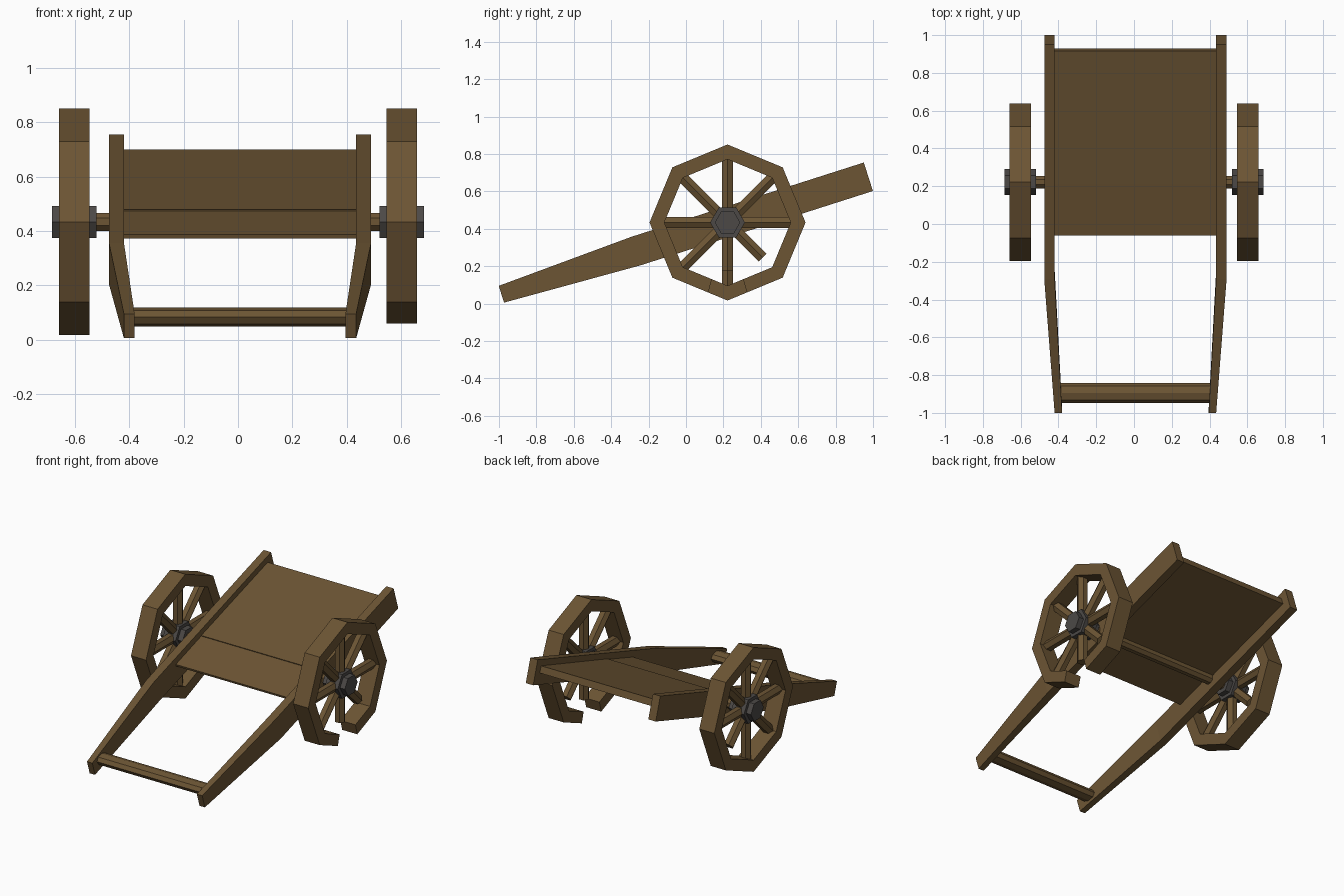
import bpy, bmesh, math
from mathutils import Vector, Matrix

if "Cube" in bpy.data.objects:
    bpy.data.objects.remove(bpy.data.objects["Cube"])


def material(name, rgb):
    m = bpy.data.materials.new(name)
    m.diffuse_color = (*rgb, 1)
    m.use_nodes = True
    m.node_tree.nodes["Principled BSDF"].inputs["Base Color"].default_value = m.diffuse_color
    return m


WOOD = material("brown wood", (0.150, 0.090, 0.034))
IRON = material("dark iron", (0.072, 0.066, 0.062))
CX = 0.0075                      # body centre in x
AY, AZ = 0.222, 0.4335           # axle position
SLOPE = math.atan2(0.628, 1.962)


def finish(bm, name, mat):
    bmesh.ops.recalc_face_normals(bm, faces=bm.faces)
    me = bpy.data.meshes.new(name)
    bm.to_mesh(me)
    bm.free()
    me.materials.append(mat)
    ob = bpy.data.objects.new(name, me)
    bpy.context.collection.objects.link(ob)
    return ob


def sweep(name, rings, mat, closed=False):
    """Skin a list of equally sized point rings."""
    bm = bmesh.new()
    vs = [[bm.verts.new(p) for p in r] for r in rings]
    n = len(rings[0])
    pairs = list(zip(vs, vs[1:])) + ([(vs[-1], vs[0])] if closed else [])
    for a, b in pairs:
        for i in range(n):
            j = (i + 1) % n
            bm.faces.new((a[i], a[j], b[j], b[i]))
    if not closed:
        bm.faces.new(vs[0])
        bm.faces.new(vs[-1])
    return finish(bm, name, mat)


def rod(name, a, b, r, sides, mat, turn=0.0, flat=1.0):
    """Prism between two points; flat squashes its second cross axis."""
    a, b = Vector(a), Vector(b)
    d = (b - a).normalized()
    u = Vector((0, 1, 0)) if abs(d.x) > 0.9 else Vector((1, 0, 0))
    w = d.cross(u)
    ring = [(u * math.cos(t) + w * math.sin(t) * flat) * r
            for t in (turn + math.tau * i / sides for i in range(sides))]
    return sweep(name, [[a + p for p in ring], [b + p for p in ring]], mat)


def slab(name, y0, z0, y1, z1, thick):
    """Sloped board between the shafts, given by its top edges."""
    n = Vector((0, -math.sin(SLOPE), math.cos(SLOPE))) * thick
    rings = []
    for y, z in ((y0, z0), (y1, z1)):
        a, b = Vector((CX - 0.43, y, z)), Vector((CX + 0.43, y, z))
        rings.append([a, b, b - n, a - n])
    return sweep(name, rings, WOOD)


# sloping side shafts, tapered and bent inward at the front
for s, side in ((-1, "left"), (1, "right")):
    rings = []
    for y, z, h, xi, xo in ((-0.987, 0.05, 0.047, 0.388, 0.4275),
                            (-0.27, 0.28, 0.08, 0.4275, 0.4825),
                            (0.975, 0.678, 0.08, 0.4275, 0.4825)):
        n = Vector((0, -math.sin(SLOPE), math.cos(SLOPE))) * h
        a, b = Vector((CX + s * xi, y, z)), Vector((CX + s * xo, y, z))
        rings.append([a + n, b + n, b - n, a - n])
    sweep(side + "_shaft", rings, WOOD)

# cart bed and front board
slab("bed", 0.21, 0.478, 0.915, 0.70, 0.045)
slab("front_board", -0.06, 0.387, 0.21, 0.474, 0.015)

# pull bar and axle
rod("pull_bar", (CX - 0.40, -0.895, 0.083), (CX + 0.40, -0.895, 0.083),
    0.053, 8, WOOD, flat=0.66)
rod("axle", (-0.56, AY, AZ), (0.56, AY, AZ), 0.036, 8, WOOD, math.pi / 8)


def rim_point(u, r):
    """Point on an octagon, u counted in corners."""
    k = math.floor(u)
    a, b = (Vector((0, math.cos(i * math.pi / 4), math.sin(i * math.pi / 4))) * r
            for i in (k, k + 1))
    return a.lerp(b, u - k) + Vector((0, AY, AZ))


# eight-sided wheels; the right rim is broken at the bottom
for s, side in ((-1, "left"), (1, "right")):
    broken = s > 0
    us = [6.35, *range(7, 14), 13.65] if broken else list(range(8))
    x0, x1 = Vector((s * 0.546, 0, 0)), Vector((s * 0.658, 0, 0))
    rings = [[rim_point(u, 0.417) + x0, rim_point(u, 0.417) + x1,
              rim_point(u, 0.338) + x1, rim_point(u, 0.338) + x0] for u in us]
    sweep(side + "_rim", rings, WOOD, closed=not broken)
    for i in range(8):
        end = 0.36
        if i == 7:
            end = 0.265          # snapped spoke
        elif i == 6 and broken:
            end = 0.26
        mid = Vector((s * 0.602, 0, 0))
        rod(f"{side}_spoke_{i + 1}", rim_point(i, 0.04) + mid,
            rim_point(i, end) + mid, 0.034, 6, WOOD)
    rod(side + "_hub", (s * 0.52, AY, AZ), (s * 0.685, AY, AZ), 0.068, 6, IRON)
    rod(side + "_hub_collar", (s * 0.555, AY, AZ), (s * 0.65, AY, AZ),
        0.093, 6, IRON)
